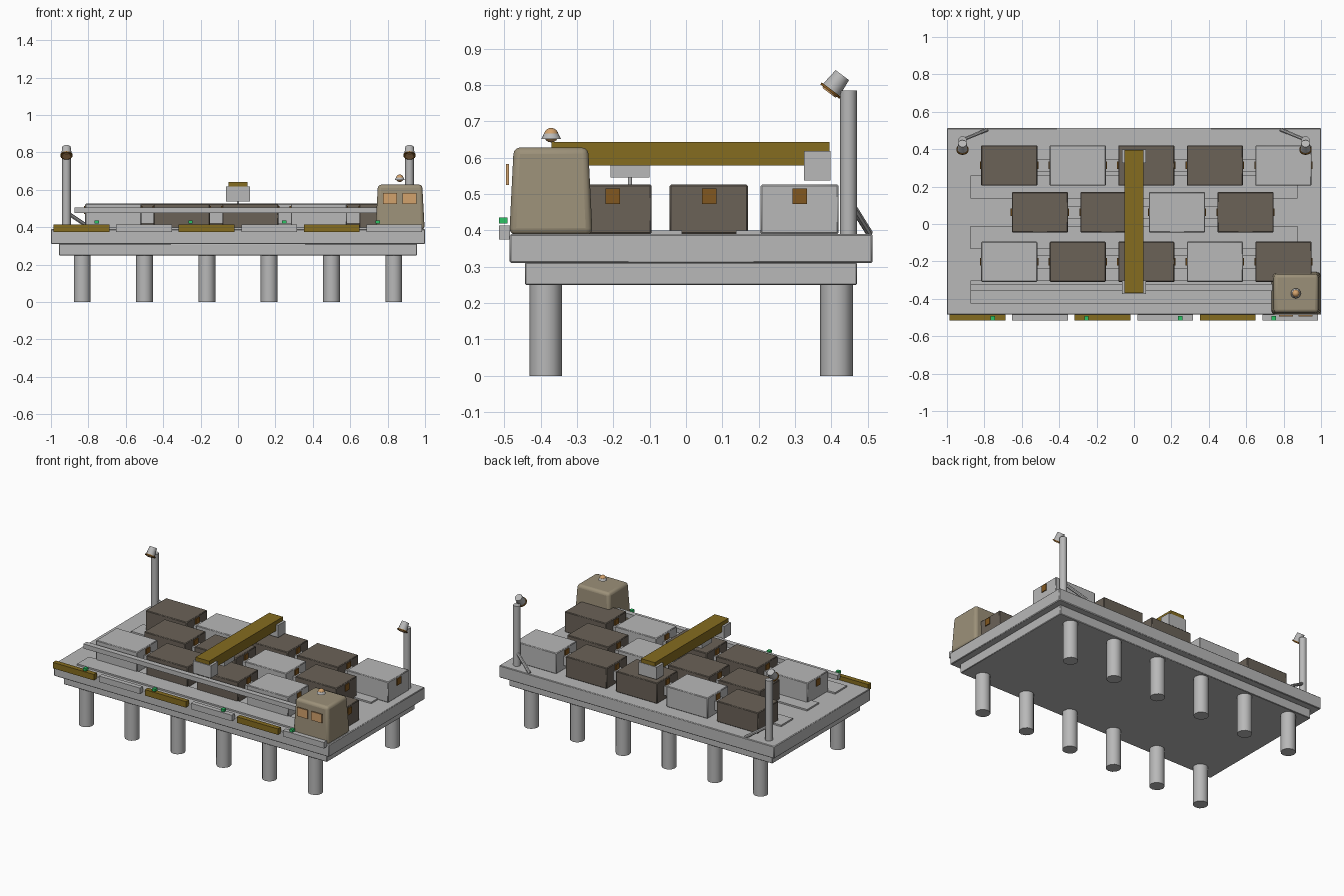
import bpy, bmesh, math
from mathutils import Vector

if "Cube" in bpy.data.objects:
    bpy.data.objects.remove(bpy.data.objects["Cube"])


def mat(name, r, g, b):
    m = bpy.data.materials.new(name)
    m.diffuse_color = (r, g, b, 1)
    m.use_nodes = True
    m.node_tree.nodes["Principled BSDF"].inputs["Base Color"].default_value = m.diffuse_color
    return m


GREY = mat("light grey", 0.48, 0.48, 0.48)
DARK = mat("dark taupe", 0.145, 0.122, 0.097)
GOLD = mat("dark gold", 0.235, 0.15, 0.014)
CAB = mat("khaki", 0.33, 0.28, 0.19)
AMBER = mat("amber", 0.65, 0.36, 0.15)
BROWN = mat("brown", 0.22, 0.095, 0.014)
GREEN = mat("green", 0.025, 0.55, 0.13)


def finish(bm, name, m, bevel=0, segs=1):
    me = bpy.data.meshes.new(name)
    bm.to_mesh(me)
    bm.free()
    ob = bpy.data.objects.new(name, me)
    bpy.context.collection.objects.link(ob)
    me.materials.append(m)
    if bevel:
        mod = ob.modifiers.new("bevel", "BEVEL")
        mod.width, mod.segments = bevel, segs
    return ob


def box(name, x, y, z, m, bevel=0, segs=1, taper=(0, 0)):
    """Box from (min, max) ranges; taper pulls in the top sides."""
    bm = bmesh.new()
    bmesh.ops.create_cube(bm, size=1)
    mid = [(r[0] + r[1]) / 2 for r in (x, y, z)]
    for v in bm.verts:
        top = v.co.z > 0
        size = [x[1] - x[0], y[1] - y[0], z[1] - z[0]]
        if top:
            size[0] -= 2 * taper[0]
            size[1] -= 2 * taper[1]
        v.co = [c * s + o for c, s, o in zip(v.co, size, mid)]
    return finish(bm, name, m, bevel, segs)


def rod(name, a, b, r1, r2, m, sides=12):
    """Cylinder or cone frustum from point a to point b."""
    a, b = Vector(a), Vector(b)
    d = b - a
    bm = bmesh.new()
    bmesh.ops.create_cone(bm, cap_ends=True, segments=sides, radius1=r1,
                          radius2=r2, depth=d.length)
    rot = Vector((0, 0, 1)).rotation_difference(d).to_matrix().to_4x4()
    bm.transform(rot)
    bmesh.ops.translate(bm, verts=bm.verts, vec=(a + b) / 2)
    return finish(bm, name, m)


# Platform
box("deck", (-1, 1), (-0.485, 0.513), (0.31, 0.39), GREY, 0.004)
box("underframe", (-0.957, 0.957), (-0.443, 0.47), (0.25, 0.312), GREY, 0.003)

# Piles
for i in range(6):
    for y in (-0.386, 0.414):
        x = -0.833 + i * 0.3332
        rod("pile", (x, y, 0), (x, y, 0.255), 0.045, 0.045, GREY)

# Walkway plates and front pipe rail
for y in (-0.363, -0.072, 0.198):
    box("walkway", (-0.873, 0.873), (y - 0.061, y + 0.061), (0.385, 0.4), GREY)
box("front_rail", (-0.875, 0.875), (-0.357, -0.322), (0.475, 0.505), GREY)

# Module rows: D is dark, L is light
rows = [(0.3125, -0.667, "DLDDL"), (0.0625, -0.503, "DDLD"),
        (-0.202, -0.667, "LDDLD")]
for y, x0, tones in rows:
    for i, tone in enumerate(tones):
        x = x0 + i * 0.3665
        box("module", (x - 0.15, x + 0.15), (y - 0.1075, y + 0.1075),
            (0.39, 0.526), DARK if tone == "D" else GREY, 0.004)
        for s in (-1, 1):
            e = x + s * 0.152
            box("module_hatch", (e - 0.004, e + 0.004),
                (y - 0.019, y + 0.021), (0.472, 0.515), BROWN)
        if i:
            box("module_link", (x - 0.22, x - 0.145), (y - 0.035, y + 0.035),
                (0.42, 0.48), GREY)

# Overhead beam with end blocks and trolley
box("beam", (-0.05, 0.05), (-0.37, 0.395), (0.578, 0.643), GOLD)
box("beam_block_back", (-0.065, 0.065), (0.325, 0.398), (0.537, 0.618), GREY)
box("beam_block_front", (-0.065, 0.065), (-0.375, -0.302), (0.537, 0.618), GREY)
box("trolley", (-0.045, 0.045), (-0.207, -0.1), (0.545, 0.58), GREY)
rod("trolley_pin", (0, -0.154, 0.52), (0, -0.154, 0.55), 0.006, 0.006, GREY)

# Control cab with windows and beacon
box("cab", (0.735, 0.998), (-0.486, -0.257), (0.388, 0.628), CAB, 0.018, 3,
    (0.013, 0.012))
for x in (0.813, 0.917):
    box("cab_window", (x - 0.038, x + 0.038), (-0.495, -0.487),
        (0.525, 0.582), AMBER)
rod("beacon_base", (0.865, -0.371, 0.652), (0.865, -0.371, 0.666),
    0.027, 0.02, GREY, 16)
bm = bmesh.new()
bmesh.ops.create_uvsphere(bm, u_segments=16, v_segments=8, radius=0.02)
bmesh.ops.translate(bm, verts=bm.verts, vec=(0.865, -0.371, 0.662))
finish(bm, "beacon_dome", AMBER)

# Fenders along the front edge, alternating colours
for i in range(6):
    x = -0.837 + i * 0.3345
    box("fender", (x - 0.149, x + 0.149), (-0.515, -0.484), (0.375, 0.414),
        GREY if i % 2 else GOLD)
for x in (-0.755, -0.253, 0.247, 0.747):
    box("edge_light", (x - 0.011, x + 0.011), (-0.515, -0.491),
        (0.419, 0.436), GREEN)

# Floodlight masts in the back corners
axis = Vector((0, -0.6, -0.8))
for s in (-1, 1):
    x = s * 0.917
    rod("mast", (x, 0.447, 0.385), (x, 0.447, 0.785), 0.023, 0.023, GREY)
    rod("mast_brace", (x, 0.45, 0.48), (s * 0.785, 0.504, 0.393),
        0.01, 0.01, GREY, 8)
    back = Vector((x, 0.43, 0.827))
    front = back + axis * 0.05
    rod("lamp_head", back, front, 0.023, 0.028, GREY, 16)
    rod("lamp_rim", front, front + axis * 0.007, 0.033, 0.033, BROWN, 16)
    rod("lamp_lens", front, front + axis * 0.011, 0.025, 0.022, AMBER, 16)

# Smooth shading with sharp edges kept
for ob in bpy.context.scene.objects:
    ob.select_set(True)
    bpy.context.view_layer.objects.active = ob
bpy.ops.object.shade_smooth_by_angle(angle=math.radians(35))
